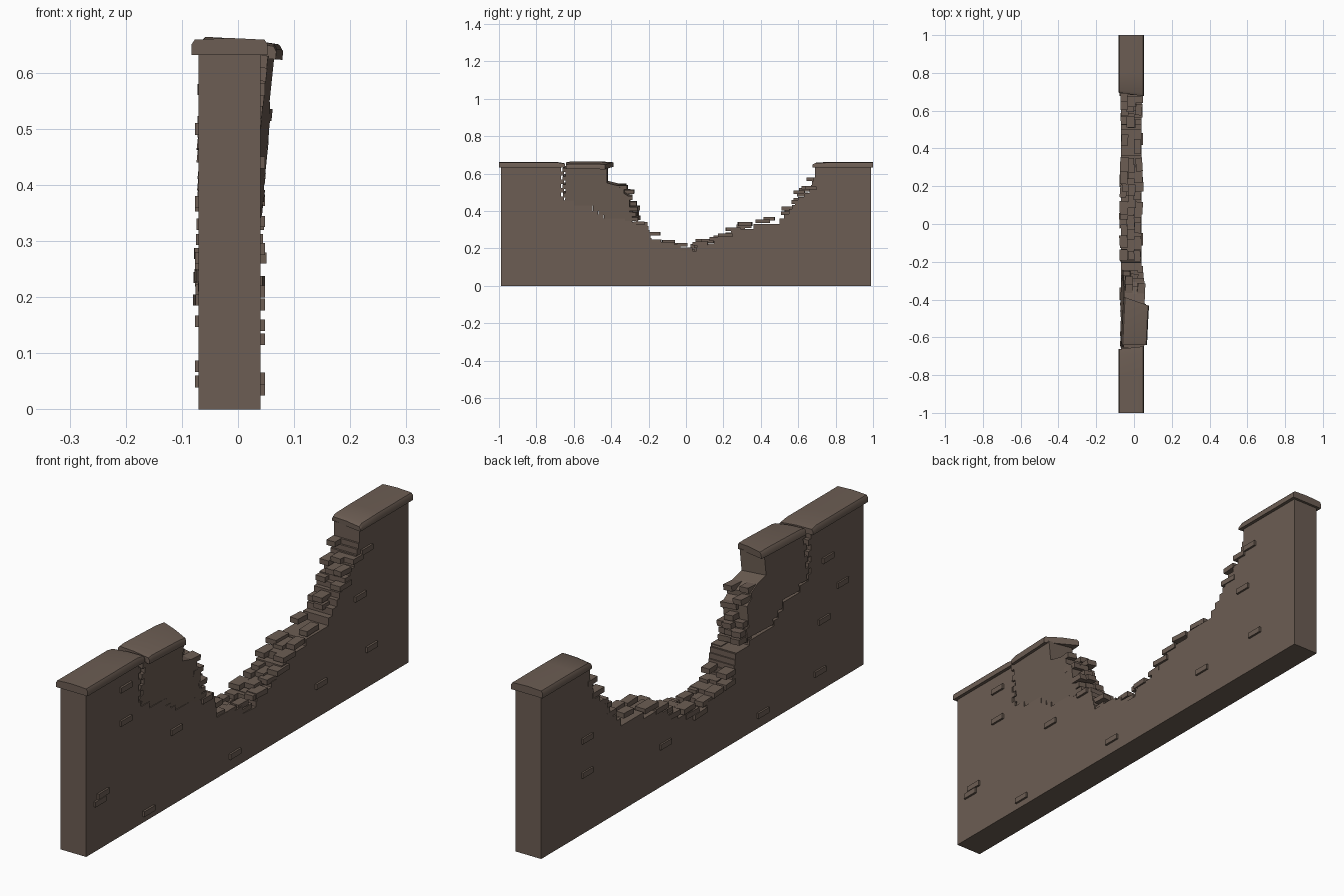
import bpy, bmesh, math, random
from mathutils import Matrix, Vector

if "Cube" in bpy.data.objects:
    bpy.data.objects.remove(bpy.data.objects["Cube"])

random.seed(7)
stone = bpy.data.materials.new("brown stone")
stone.diffuse_color = (0.15, 0.11, 0.087, 1)
stone.use_nodes = True
stone.node_tree.nodes["Principled BSDF"].inputs["Base Color"].default_value = stone.diffuse_color
X0, X1 = -0.07, 0.04


def finish(bm, name):
    bmesh.ops.recalc_face_normals(bm, faces=bm.faces[:])
    me = bpy.data.meshes.new(name)
    bm.to_mesh(me)
    bm.free()
    me.materials.append(stone)
    ob = bpy.data.objects.new(name, me)
    bpy.context.collection.objects.link(ob)
    return ob


def prism(name, profile):
    """Extrude a (y, z) outline through the wall thickness."""
    bm = bmesh.new()
    a = [bm.verts.new((X0, y, z)) for y, z in profile]
    b = [bm.verts.new((X1, y, z)) for y, z in profile]
    n = len(a)
    bm.faces.new(a)
    bm.faces.new(b[::-1])
    for i in range(n):
        j = (i + 1) % n
        bm.faces.new((a[i], a[j], b[j], b[i]))
    return finish(bm, name)


def stairs(pts, rise=0.022):
    """Turn a sloping line into brick steps."""
    out = [pts[0]]
    for (ya, za), (yb, zb) in zip(pts, pts[1:]):
        n = max(1, round(abs(zb - za) / rise))
        for i in range(n):
            y = ya + (yb - ya) * (i + 1) / n
            z = za + (zb - za) * i / n
            z2 = za + (zb - za) * (i + 1) / n
            out += [(y, z), (y, z2)]
    return out


def add_brick(bm, c, size, turn=0.0):
    m = (Matrix.Translation(c) @ Matrix.Rotation(turn, 4, 'Z')
         @ Matrix.Diagonal((*size, 1)))
    bmesh.ops.create_cube(bm, size=1, matrix=m)


def cap(name, sections):
    """Loft a chamfered coping; each section is (y, skew, x shift, z drop)."""
    prof = [(-0.083, 0.632), (-0.083, 0.65), (-0.077, 0.659), (-0.015, 0.662),
            (0.047, 0.659), (0.053, 0.65), (0.053, 0.632)]
    bm = bmesh.new()
    rings = []
    for y, skew, dx, dz in sections:
        rings.append([bm.verts.new((x + dx, y + skew * (x + 0.015),
                                    z - (dz if z > 0.64 else 0)))
                      for x, z in prof])
    for r, s in zip(rings, rings[1:]):
        for i in range(len(prof)):
            j = (i + 1) % len(prof)
            bm.faces.new((r[i], r[j], s[j], s[i]))
    bm.faces.new(rings[0])
    bm.faces.new(rings[-1][::-1])
    ob = finish(bm, name)
    bpy.ops.object.select_all(action='DESELECT')
    ob.select_set(True)
    bpy.context.view_layer.objects.active = ob
    bpy.ops.object.shade_smooth_by_angle(angle=math.radians(35))
    return ob


# Jagged vertical crack: alternating brick ends
crack = []
zc = 0.635
for k in range(8):
    y = -0.652 if k % 2 else -0.668
    crack += [(y, zc), (y, zc - 0.0225)]
    zc -= 0.0225

# Lower edge of the crack, shared by wall and leaning chunk
ledge = stairs([(-0.652, 0.455), (-0.60, 0.43), (-0.50, 0.40),
                (-0.44, 0.36), (-0.29, 0.342)], 0.02)
left_break = stairs([(-0.29, 0.342), (-0.21, 0.34), (-0.185, 0.235),
                     (-0.08, 0.22), (-0.03, 0.19)])
right_break = stairs([(0.05, 0.185), (0.06, 0.225), (0.15, 0.245),
                      (0.24, 0.305), (0.36, 0.33), (0.50, 0.36),
                      (0.55, 0.41), (0.60, 0.475), (0.66, 0.52), (0.69, 0.60)])
wall = prism("broken_wall", [(-0.99, 0), (-0.99, 0.635)] + crack + ledge
             + left_break[1:] + right_break
             + [(0.69, 0.635), (0.99, 0.635), (0.99, 0)])

# Leaning chunk, hinged on the diagonal crack
gap = 0.011
chunk_profile = ([(y + gap, z) for y, z in crack]
                 + [(y + 0.004, z + 0.003) for y, z in ledge]
                 + [(-0.285, 0.40), (-0.30, 0.40), (-0.30, 0.48), (-0.33, 0.50),
                    (-0.33, 0.52), (-0.37, 0.542), (-0.42, 0.555), (-0.42, 0.635)])
chunk = prism("leaning_chunk", chunk_profile)
pivot = Vector((0, -0.65, 0.50))
axis = Vector((0, 0.35, -0.16)).normalized()
lean = (Matrix.Translation(pivot) @ Matrix.Rotation(0.115, 4, axis)
        @ Matrix.Translation(-pivot))
chunk.data.transform(lean)

# Coping stones
cap("left_cap", [(-1.0, 0, 0, 0), (-0.80, 0, 0, 0), (-0.69, 0.06, 0, 0),
                 (-0.655, 0.11, 0, 0.006)])
cap("right_cap", [(0.686, -0.14, 0, 0.010), (0.70, -0.12, 0, 0.002),
                  (0.80, 0, 0, 0), (1.0, 0, 0, 0)])
fallen = cap("leaning_cap", [(-0.642, 0.05, 0, 0.004), (-0.62, 0.03, 0, 0),
                             (-0.45, -0.2, 0, 0), (-0.41, -0.3, 0.002, 0.003)])
fallen.data.transform(Matrix.Translation((0, 0, -0.002)) @ lean)

# Bricks standing proud of the two faces
bm = bmesh.new()
for y, z in [(-0.75, 0.57), (-0.75, 0.44), (-0.44, 0.286), (-0.08, 0.055),
             (-0.89, 0.21), (-0.91, 0.187), (-0.61, 0.035), (0.45, 0.125),
             (0.69, 0.373), (0.76, 0.15), (0.73, 0.54)]:
    add_brick(bm, (X1 - 0.008, y, z), (0.032, 0.066, 0.021))
for y, z in [(0.71, 0.363), (0.71, 0.23), (0.23, 0.157), (-0.37, 0.05),
             (-0.72, 0.077), (-0.745, 0.27), (-0.86, 0.37), (-0.77, 0.50)]:
    add_brick(bm, (X0 + 0.009, y, z), (0.032, 0.066, 0.021))
finish(bm, "face_bricks")

# Loose bricks along the broken edge
bm = bmesh.new()
edge = [(-0.17, 0.29), (-0.17, 0.25), (-0.10, 0.235), (-0.02, 0.22), (0.01, 0.195),
        (0.06, 0.225), (0.10, 0.24), (0.17, 0.25), (0.20, 0.27), (0.26, 0.315),
        (0.32, 0.33), (0.40, 0.345), (0.46, 0.37), (0.54, 0.40), (0.55, 0.425),
        (0.60, 0.46), (0.62, 0.50), (0.655, 0.525), (0.68, 0.57), (-0.24, 0.335)]
for y, z in edge:
    for x in (-0.052, -0.015, 0.022):
        if random.random() < 0.7:
            add_brick(bm, (x + random.uniform(-0.006, 0.006),
                           y + random.uniform(-0.018, 0.018),
                           z + random.choice((-0.012, 0, 0))),
                      (random.uniform(0.034, 0.045), random.uniform(0.055, 0.08), 0.02),
                      random.uniform(-0.08, 0.08))
finish(bm, "edge_bricks")

# Bricks on the ragged end of the leaning chunk
bm = bmesh.new()
for y, z in [(-0.34, 0.53), (-0.31, 0.50), (-0.30, 0.475), (-0.285, 0.44),
             (-0.29, 0.415), (-0.275, 0.385), (-0.27, 0.36)]:
    for x in (-0.045, -0.01, 0.02):
        if random.random() < 0.7:
            add_brick(bm, (x, y + random.uniform(-0.02, 0.012), z),
                      (0.04, random.uniform(0.05, 0.075), 0.021),
                      random.uniform(-0.06, 0.06))
bricks = finish(bm, "chunk_bricks")
bricks.data.transform(lean)
